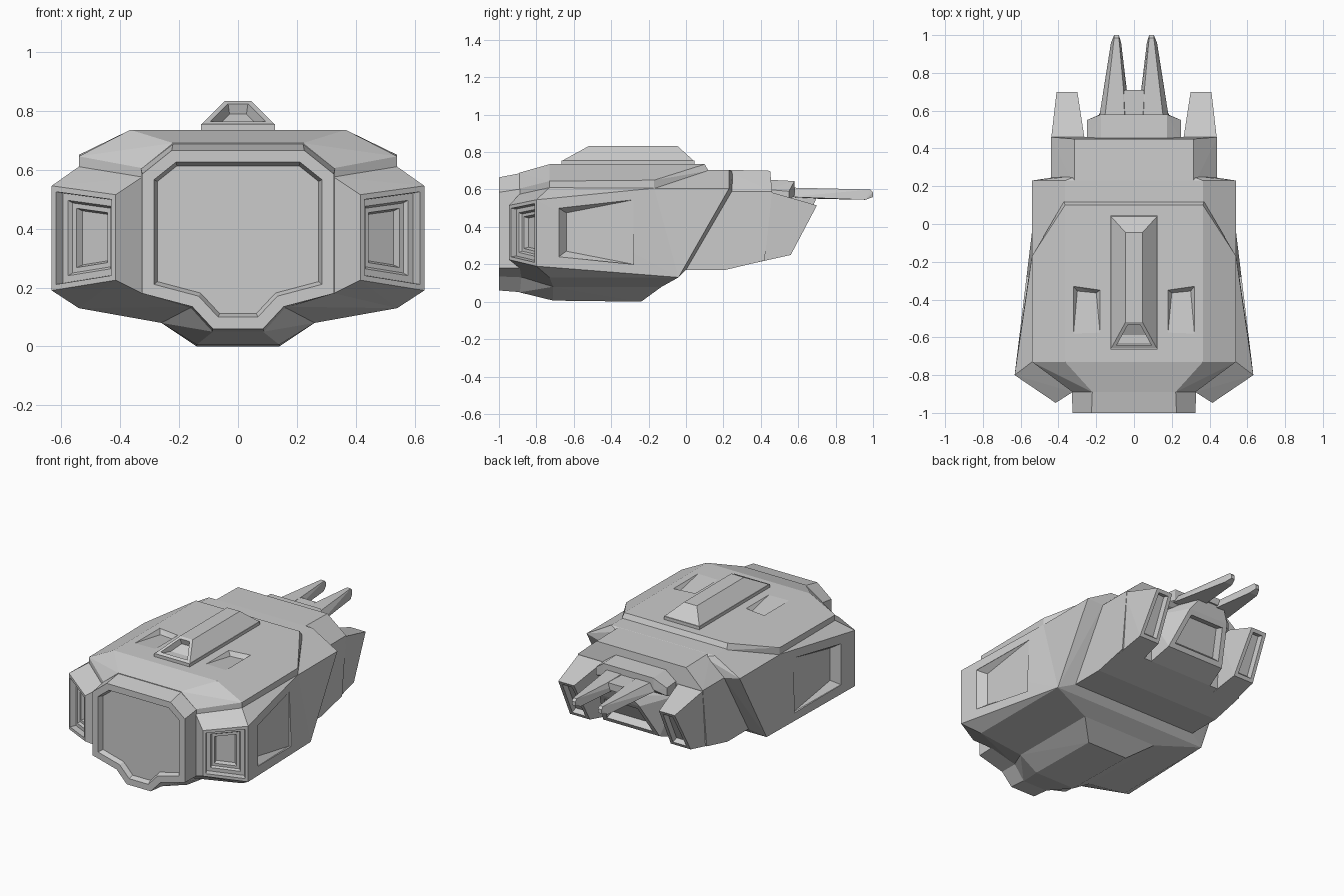
import bpy, bmesh
from math import radians
from mathutils import Vector

if "Cube" in bpy.data.objects:
    bpy.data.objects.remove(bpy.data.objects["Cube"])


def finish(bm, name):
    bmesh.ops.recalc_face_normals(bm, faces=bm.faces[:])
    me = bpy.data.meshes.new(name)
    bm.to_mesh(me)
    bm.free()
    ob = bpy.data.objects.new(name, me)
    bpy.context.scene.collection.objects.link(ob)
    return ob


def recess(bm, direction, steps):
    """Inset the face best facing direction; each step is (border, depth)."""
    bm.normal_update()
    d = Vector(direction).normalized()
    f = max(bm.faces, key=lambda g: g.normal.dot(d))
    n = f.normal.copy()
    for border, depth in steps:
        bmesh.ops.inset_individual(bm, faces=[f], thickness=border, use_even_offset=True)
        bmesh.ops.translate(bm, verts=f.verts[:], vec=-n * depth)


def solid(name, pts, sides=(1,), cuts=()):
    """Faceted convex block around points, mirrored in x when sides = (1, -1)."""
    bm = bmesh.new()
    for s in sides:
        for x, y, z in pts:
            bm.verts.new((s * x, y, z))
    bmesh.ops.remove_doubles(bm, verts=bm.verts[:], dist=1e-5)
    r = bmesh.ops.convex_hull(bm, input=bm.verts[:])
    junk = {v for v in r["geom_interior"] + r["geom_unused"] if isinstance(v, bmesh.types.BMVert)}
    bmesh.ops.delete(bm, geom=list(junk), context='VERTS')
    bmesh.ops.dissolve_limit(bm, angle_limit=radians(1.5), verts=bm.verts[:], edges=bm.edges[:])
    bmesh.ops.recalc_face_normals(bm, faces=bm.faces[:])
    for direction, steps in cuts:
        recess(bm, direction, steps)
    return finish(bm, name)


def carve(ob, cutter):
    m = ob.modifiers.new("notch", 'BOOLEAN')
    m.operation = 'DIFFERENCE'
    m.solver = 'EXACT'
    m.object = cutter
    cutter.hide_render = True
    bpy.context.view_layer.objects.active = ob
    bpy.ops.object.modifier_apply(modifier=m.name)
    bpy.data.objects.remove(cutter)


BOTH = (1, -1)

# Main hull body with slanted stepped rear
solid("hull_body", [
    (.22, -.89, .67), (.325, -.89, .57), (.325, -.89, .18), (.155, -.89, .135),
    (.365, -.73, .705), (.54, -.73, .605), (.54, -.73, .13), (.26, -.71, .08),
    (.365, .23, .705), (.54, .23, .605), (.54, -.04, .13), (.26, -.13, .08),
    (.30, .255, .69), (.44, .245, .59), (.44, 0, .17)], BOTH)

# Keel under the hull
solid("keel", [
    (.155, -.89, .135), (.085, -.89, .05), (.26, -.71, .08), (.14, -.71, .006),
    (.14, -.24, 0), (.26, -.13, .08), (.2, -.1, .12)], BOTH)

# Raised upper deck with two ramped notches
deck = solid("upper_deck", [
    (.22, -.89, .69), (.325, -.89, .605), (.325, -.89, .575),
    (.365, -.73, .735), (.54, -.73, .645), (.54, -.73, .605),
    (.54, -.17, .65), (.54, -.17, .605), (.365, .1, .735), (.37, .12, .70)], BOTH)
for s in BOTH:
    carve(deck, solid("deck_notch_cutter", [
        (s * x, y, z) for x, y, z in [
            (.18, -.35, .735), (.32, -.33, .735), (.18, -.575, .735), (.32, -.58, .735),
            (.18, -.35, .78), (.32, -.33, .78), (.18, -.575, .78), (.32, -.58, .78),
            (.2, -.365, .709), (.3, -.355, .709)]]))

# Roof ridge: thin base and tapered housing with a front opening
solid("ridge_base", [(.125, y, z) for y in (-.665, .045) for z in (.72, .755)], BOTH)
solid("roof_ridge", [
    (.122, -.66, .755), (.122, .04, .755), (.045, -.52, .832), (.045, -.045, .832)],
    BOTH, [((0, -.5, .87), [(.018, 0), (.008, .035)])])

# Front collar with recessed panel
bm = bmesh.new()
half_front = [(.225, .665), (.325, .585), (.325, .18), (.155, .135), (.085, .06)]
half_back = [(.22, .69), (.33, .605), (.33, .18), (.16, .13), (.088, .05)]
rings = []
for y, half in ((-1, half_front), (-.87, half_back)):
    loop = half + [(-x, z) for x, z in reversed(half)]
    rings.append([bm.verts.new((x, y, z)) for x, z in loop])
count = len(rings[0])
for i in range(count):
    j = (i + 1) % count
    bm.faces.new((rings[0][i], rings[0][j], rings[1][j], rings[1][i]))
bm.faces.new(rings[0])
bm.faces.new(rings[1])
bmesh.ops.recalc_face_normals(bm, faces=bm.faces[:])
recess(bm, (0, -1, 0), [(.04, 0), (.012, .03)])
finish(bm, "front_collar")

for s, side in ((1, "right"), (-1, "left")):
    def m(pts):
        return [(s * x, y, z) for x, y, z in pts]

    # Side pod with stepped front intake and ramped side notch
    pod = solid(side + "_pod", m([
        (.632, -.8, .545), (.632, -.8, .19), (.415, -.947, .515), (.415, -.947, .225),
        (.325, -.89, .575), (.325, -.89, .18), (.54, -.73, .61), (.54, -.73, .13),
        (.54, -.17, .607), (.54, -.04, .13), (.33, -.6, .59), (.33, -.6, .13)]),
        cuts=[((s * .56, -.83, 0), [(.018, 0), (.004, .035), (.022, 0), (.008, .015),
                                    (.016, 0), (.008, .025)])])
    outline = [(.615, -.68, .5), (.615, -.68, .24), (.557, -.28, .545), (.557, -.28, .2)]
    carve(pod, solid(side + "_pod_cutter", m(
        outline + [(x + .06, y, z) for x, y, z in outline]
        + [(.568, -.64, .475), (.568, -.64, .27)])))

    # Rear pylon with slot in its sloping end
    solid(side + "_rear_pylon", m([
        (.44, .44, .59), (.26, .44, .59), (.41, .7, .515), (.30, .7, .515),
        (.425, .56, .25), (.285, .56, .25), (.44, .2, .17), (.26, .2, .17)]),
        cuts=[((0, .9, -.43), [(.022, 0), (.008, .03)])])

    # Tail prong
    solid(side + "_prong", m([
        (.05, .56, .61), (.155, .56, .61), (0.02, .56, .56), (.185, .56, .56),
        (.055, .71, .605), (.04, .71, .55),
        (.08, .985, .6), (.105, .985, .6), (.068, .96, .545), (.122, .96, .545),
        (.08, 1, .585), (.105, 1, .585), (.08, 1, .56), (.105, 1, .56)]))

# Rear module behind the hull step
solid("rear_module", [
    (.315, .2, .705), (.315, .45, .70), (.44, .2, .59), (.44, .46, .59),
    (.44, 0, .17), (.44, .21, .17), (.44, .42, .22)], BOTH)

# Tail cap above the prongs
solid("tail_cap", [
    (.175, .44, .652), (.175, .58, .645), (.25, .44, .6), (.25, .55, .59),
    (.18, .58, .57), (.25, .55, .54), (.25, .44, .5)], BOTH)

# Bridge between the prong roots
solid("prong_bridge", [(x, y, z) for x, y in ((.1, .5), (.05, .71)) for z in (.56, .605)], BOTH)

# Tail port block with recessed opening facing back and down
solid("tail_port", [
    (.18, .44, .57), (.09, .7, .56), (.14, .67, .49), (.2, .55, .27),
    (.22, .42, .22), (.25, .44, .5)], BOTH,
    [((0, .88, -.48), [(.03, 0), (.012, .045)])])
